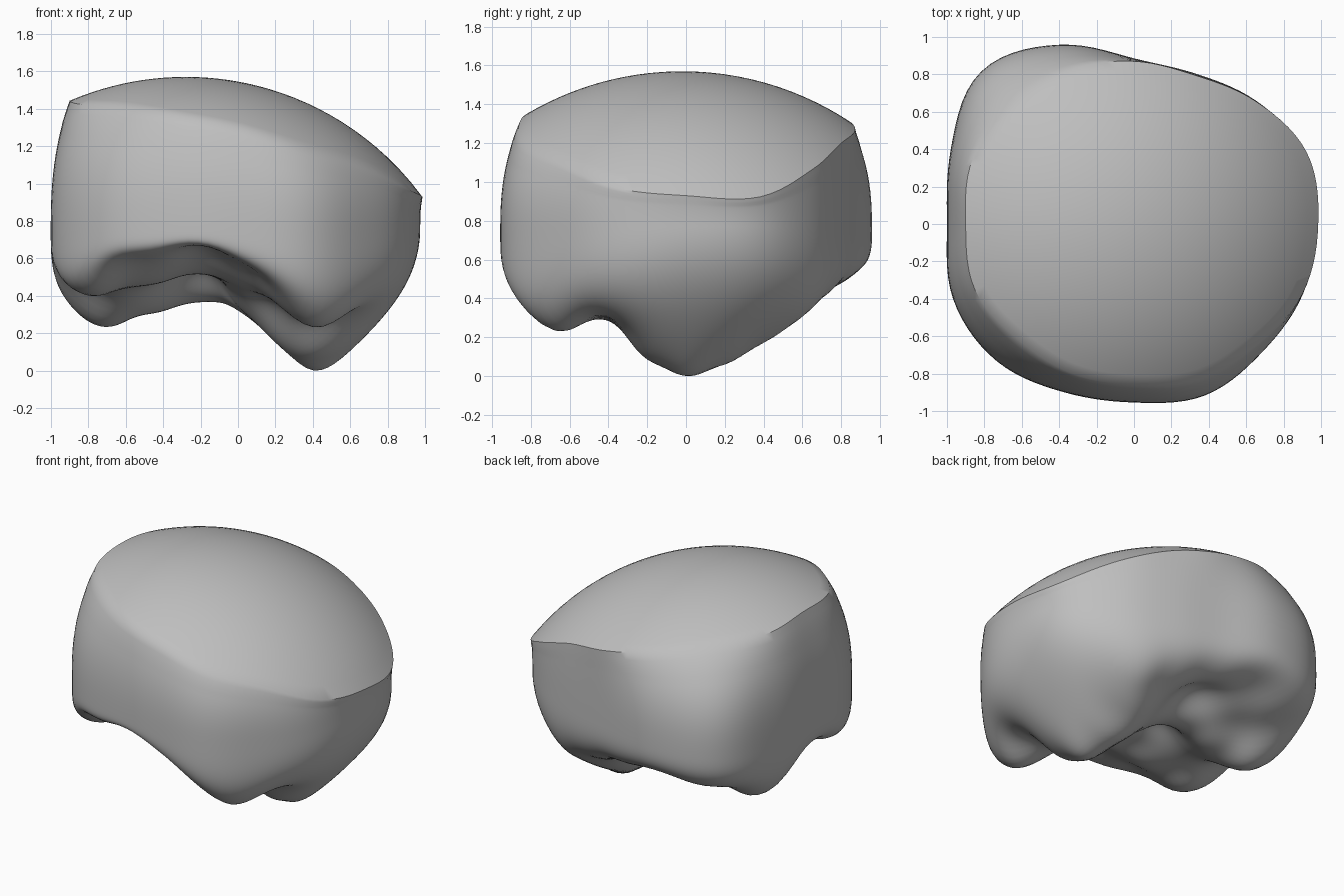
import bpy
import bmesh
import math

cube = bpy.data.objects.get("Cube")
if cube:
    bpy.data.objects.remove(cube, do_unlink=True)

SEGMENTS = 112
WAIST = .77

# Radii around the body, counter-clockwise from +x
GIRTH = [.975, .99, .93, .87, .885, 1.04, 1.16, 1.06,
         1.0, 1.05, 1.04, .975, .955, .995, .97, .98]
RIM = [.985, 1.0, .925, .86, .87, .89, .89, .93,
       .9, .92, .875, .865, .86, .9, .92, .975]

# Four cusps, the slopes of the tallest one, then ridges, valleys and back edge
CUSPS = [(.42, -.66, .23), (.42, .02, 0), (-.72, .28, .235), (-.82, -.43, .41)]
SLOPES = [(.42, .2, .07), (.42, -.16, .07), (.42, .4, .19), (.22, .02, .14),
          (.08, .04, .28), (.25, -.7, .34)]
RIDGES = [(-.5, -.4, .46), (-.2, -.33, .52), (-.2, .22, .37), (-.45, .24, .31),
          (-.42, .48, .39)]
VALLEYS = [(-.2, -.75, .67), (.45, -.44, .31), (-.9, -.08, .52), (-.52, -.7, .6),
           (-.2, -.05, .56), (.1, -.72, .53), (.12, -.35, .41), (-.1, .5, .49)]
BACK_EDGE = [(0, .74, .46), (-.36, .78, .5), (-.6, .62, .41), (.5, .6, .33), (.25, .66, .38)]


def around(values, angle):
    """Smooth periodic interpolation of evenly spaced values."""
    n = len(values)
    t = (angle / math.tau * n) % n
    i = int(t)
    t -= i
    a, b, c, d = (values[(i + k) % n] for k in (-1, 0, 1, 2))
    return b + .5 * t * (c - a + t * (2 * a - 5 * b + 4 * c - d + t * (3 * (b - c) + d - a)))


def squareness(angle):
    return 4.6 - 2.4 * max(0, math.cos(angle)) ** 2 - .9 * math.sin(angle)


def dome(x, y):
    return math.sqrt(2.465 - (x + .28) ** 2 - (y + .02) ** 2)


def floor_point(x, y, z):
    """Floor depth that leaves the rounded underside at height z."""
    angle = math.atan2(y, x)
    s = math.hypot(x, y) / around(GIRTH, angle)
    n = squareness(angle)
    fade = (1 - s ** n) ** (1 / n)
    return x, y, WAIST - (WAIST - z) / fade


def floor_height(x, y):
    total = weight = 0
    for (px, py, _), pull in zip(FLOOR, pulls):
        w = ((x - px) ** 2 + (y - py) ** 2 + .03) ** -2
        total += w * pull
        weight += w
    return total / weight


# Adjust the pull of each point until the smooth floor passes close to it
FLOOR = [floor_point(*p) for p in CUSPS + SLOPES + RIDGES + VALLEYS + BACK_EDGE]
pulls = [p[2] for p in FLOOR]
for _ in range(8):
    pulls = [pull + z - floor_height(x, y) for pull, (x, y, z) in zip(pulls, FLOOR)]


def dome_point(k, angle):
    r = k * around(RIM, angle)
    x, y = r * math.cos(angle), r * math.sin(angle)
    return x, y, dome(x, y)


def wall_point(k, angle):
    top = dome_point(1, angle)[2]
    rim, girth = around(RIM, angle), around(GIRTH, angle)
    r = rim + (girth - rim) * (1 - (1 - k) ** 2.5)
    return r * math.cos(angle), r * math.sin(angle), top + (WAIST - top) * k


def under_point(k, angle):
    n = squareness(angle)
    turn = (1 - (1 - (1 - k) ** (n / 2)) ** 2) * math.pi / 2
    r = around(GIRTH, angle) * math.sin(turn) ** (2 / n)
    x, y = r * math.cos(angle), r * math.sin(angle)
    fade = max(0, math.cos(turn)) ** (2 / n)
    return x, y, WAIST + (floor_height(x, y) - WAIST) * fade


# Rings from the dome, down the wall and under to the middle
bm = bmesh.new()
rings = []
for shape, steps, last in ((dome_point, 16, 16), (wall_point, 12, 12), (under_point, 56, 55)):
    for i in range(1, last + 1):
        rings.append([bm.verts.new(shape(i / steps, math.tau * j / SEGMENTS))
                      for j in range(SEGMENTS)])

for upper, lower in zip(rings, rings[1:]):
    for j in range(SEGMENTS):
        k = (j + 1) % SEGMENTS
        bm.faces.new((upper[j], lower[j], lower[k], upper[k]))

# Close both poles
top = bm.verts.new((0, 0, dome(0, 0)))
bottom = bm.verts.new((0, 0, floor_height(0, 0)))
for j in range(SEGMENTS):
    k = (j + 1) % SEGMENTS
    bm.faces.new((top, rings[0][j], rings[0][k]))
    bm.faces.new((bottom, rings[-1][k], rings[-1][j]))

# Soften the wall and underside, then rest them on the ground
under = [v for ring in rings[18:] for v in ring] + [bottom]
for _ in range(4):
    bmesh.ops.smooth_vert(bm, verts=under, factor=.5,
                          use_axis_x=True, use_axis_y=True, use_axis_z=True)
lowest = min(v.co.z for v in bm.verts)
for v in under:
    v.co.z -= lowest * max(0, 1 - v.co.z / .75)
bmesh.ops.recalc_face_normals(bm, faces=bm.faces)

mesh = bpy.data.meshes.new("crown")
bm.to_mesh(mesh)
bm.free()
crown = bpy.data.objects.new("crown", mesh)
bpy.context.collection.objects.link(crown)

# Plain grey material
grey = bpy.data.materials.new("grey")
grey.use_nodes = True
color = (.52, .52, .52, 1)
grey.diffuse_color = color
for node in grey.node_tree.nodes:
    if node.type == 'BSDF_PRINCIPLED':
        node.inputs["Base Color"].default_value = color
mesh.materials.append(grey)

bpy.ops.object.select_all(action='DESELECT')
crown.select_set(True)
bpy.context.view_layer.objects.active = crown
bpy.ops.object.shade_smooth_by_angle(angle=math.radians(40))
